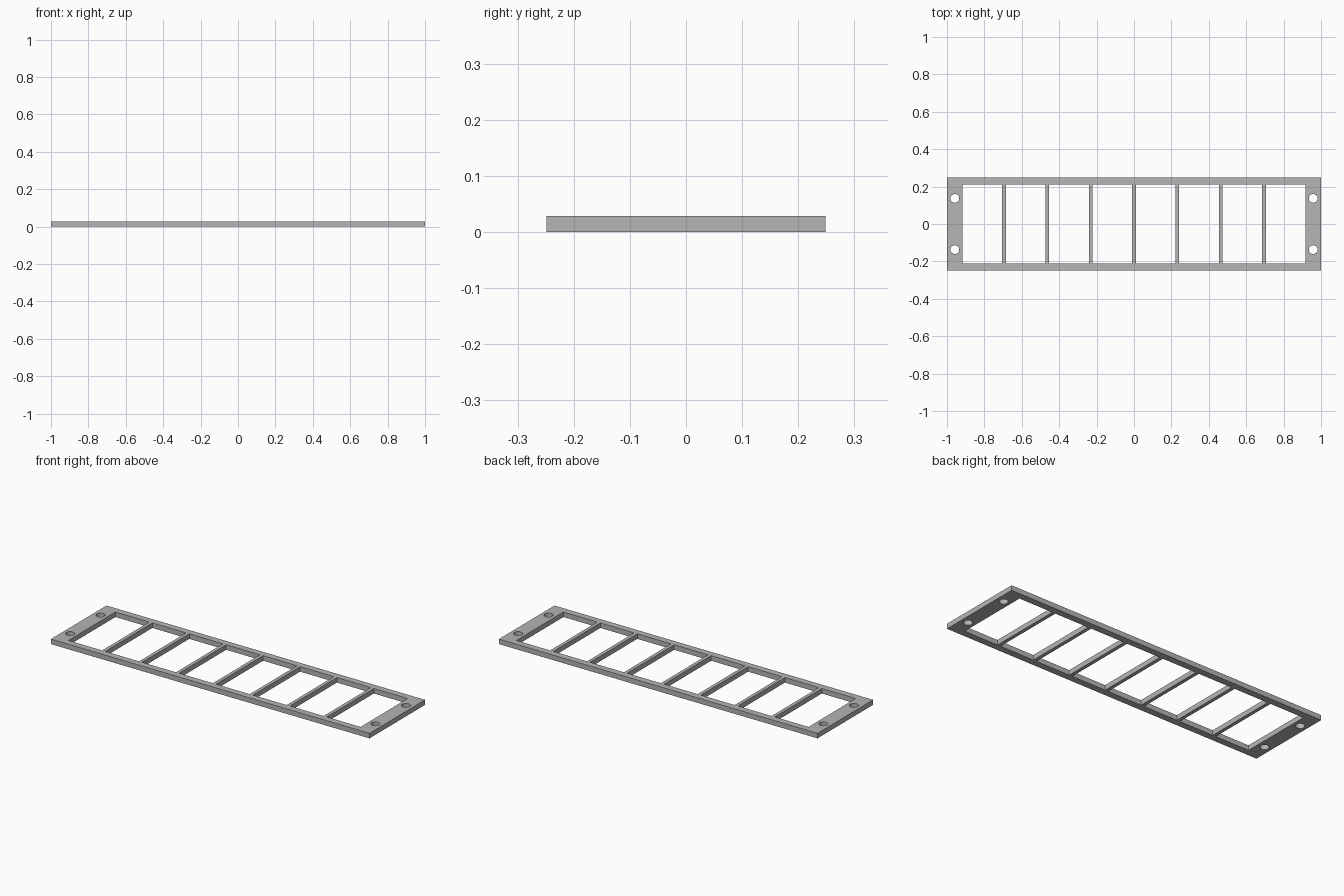
import bpy
import bmesh
from math import cos, sin, tau

cube = bpy.data.objects.get("Cube")
if cube:
    bpy.data.objects.remove(cube, do_unlink=True)

# Overall sizes
LENGTH, WIDTH, HEIGHT = 2.0, 0.498, 0.0285
INNER_X, INNER_Y = 0.917, 0.211
OPENINGS, BAR = 8, 0.02
HOLE_X, HOLE_Y, HOLE_R, HOLE_SIDES = 0.958, 0.137, 0.0235, 32

grey = bpy.data.materials.new("plain grey")
grey.use_nodes = True
colour = (0.46, 0.46, 0.46, 1)
grey.diffuse_color = colour
grey.node_tree.nodes["Principled BSDF"].inputs["Base Color"].default_value = colour


def rectangle(x0, x1, y0, y1):
    return [(x0, y0), (x1, y0), (x1, y1), (x0, y1)]


def circle(cx, cy, r):
    angles = [tau * i / HOLE_SIDES for i in range(HOLE_SIDES)]
    return [(cx + r * cos(a), cy + r * sin(a)) for a in angles]


# Outline of the plate
outlines = [rectangle(-LENGTH / 2, LENGTH / 2, -WIDTH / 2, WIDTH / 2)]

# Row of openings, leaving thin cross bars between them
opening = (2 * INNER_X - (OPENINGS - 1) * BAR) / OPENINGS
for i in range(OPENINGS):
    x = -INNER_X + i * (opening + BAR)
    outlines.append(rectangle(x, x + opening, -INNER_Y, INNER_Y))

# Mounting holes at the four corners
for sx in (-1, 1):
    for sy in (-1, 1):
        outlines.append(circle(sx * HOLE_X, sy * HOLE_Y, HOLE_R))

# Flat filled profile, extruded to the plate thickness
curve = bpy.data.curves.new("slotted_frame", "CURVE")
curve.dimensions = "2D"
curve.fill_mode = "BOTH"
curve.extrude = HEIGHT / 2
for points in outlines:
    spline = curve.splines.new("POLY")
    spline.points.add(len(points) - 1)
    for p, (x, y) in zip(spline.points, points):
        p.co = (x, y, 0, 1)
    spline.use_cyclic_u = True

profile = bpy.data.objects.new("frame_profile", curve)
bpy.context.collection.objects.link(profile)
bpy.context.view_layer.update()
depsgraph = bpy.context.evaluated_depsgraph_get()
mesh = bpy.data.meshes.new_from_object(profile.evaluated_get(depsgraph))
bpy.data.objects.remove(profile, do_unlink=True)

# Weld the profile into one clean solid standing on the ground
bm = bmesh.new()
bm.from_mesh(mesh)
bmesh.ops.remove_doubles(bm, verts=bm.verts, dist=0.0001)
bmesh.ops.recalc_face_normals(bm, faces=bm.faces)
bmesh.ops.translate(bm, verts=bm.verts, vec=(0, 0, HEIGHT / 2))
bm.to_mesh(mesh)
bm.free()

mesh.materials.clear()
mesh.materials.append(grey)
frame = bpy.data.objects.new("slotted_frame", mesh)
bpy.context.collection.objects.link(frame)

# Smooth hole walls, sharp plate edges
bpy.ops.object.select_all(action="DESELECT")
frame.select_set(True)
bpy.context.view_layer.objects.active = frame
bpy.ops.object.shade_smooth_by_angle()
